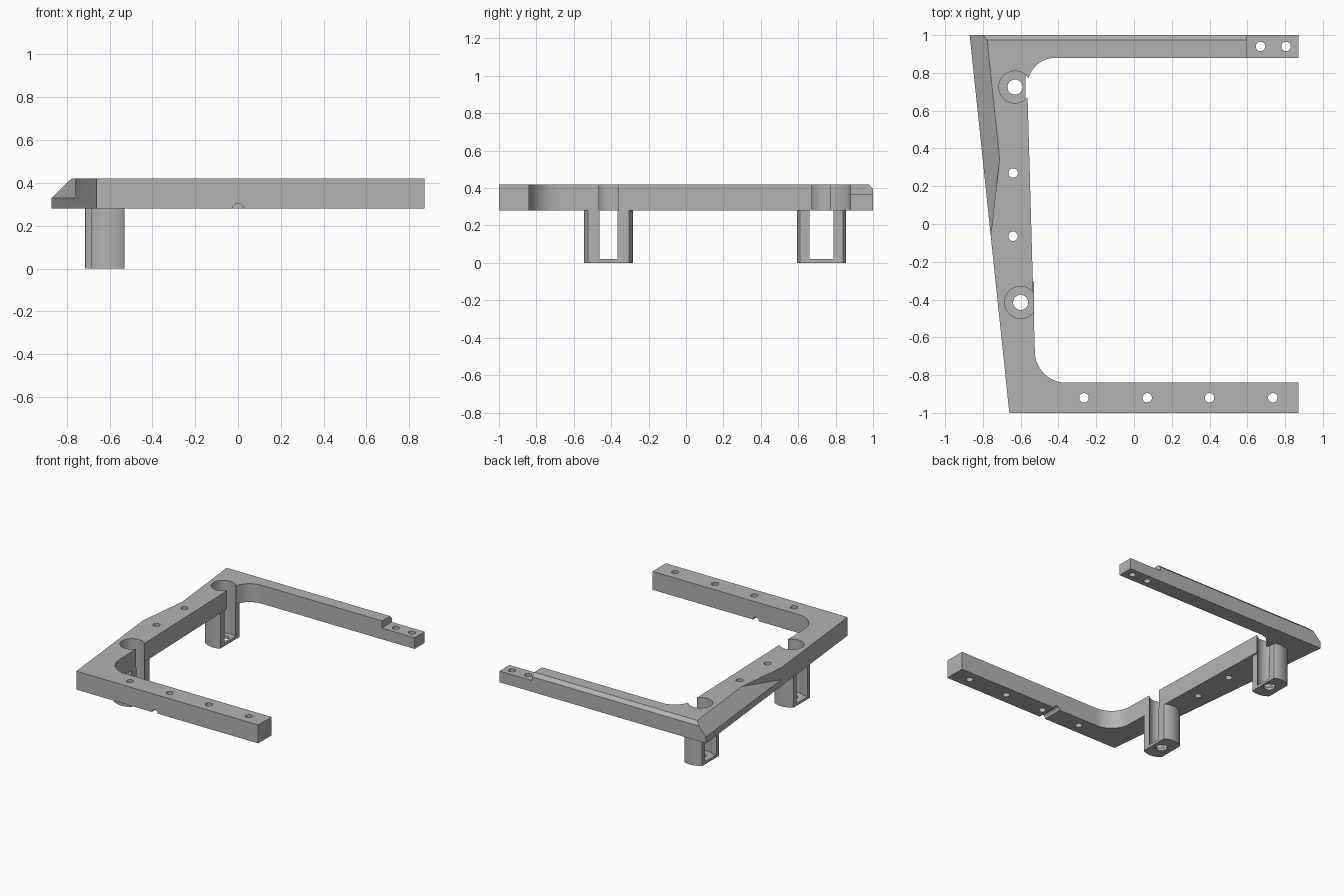
import bpy, bmesh
from math import sin, cos, radians, tau
from mathutils import Vector

cube = bpy.data.objects.get("Cube")
if cube:
    bpy.data.objects.remove(cube, do_unlink=True)

grey = bpy.data.materials.new("plain_grey")
grey.use_nodes = True
color = (0.45, 0.45, 0.45, 1)
grey.diffuse_color = color
grey.node_tree.nodes["Principled BSDF"].inputs["Base Color"].default_value = color

BASE, TOP, FLOOR, LEDGE = 0.28, 0.42, 0.02, 0.33


def add_object(name, bm):
    bmesh.ops.recalc_face_normals(bm, faces=bm.faces)
    mesh = bpy.data.meshes.new(name)
    bm.to_mesh(mesh)
    bm.free()
    mesh.materials.append(grey)
    obj = bpy.data.objects.new(name, mesh)
    bpy.context.collection.objects.link(obj)
    return obj


def prism(name, outline, z0, z1):
    """Extrude a plan outline upward."""
    bm = bmesh.new()
    face = bm.faces.new([bm.verts.new((x, y, z0)) for x, y in outline])
    up = bmesh.ops.extrude_face_region(bm, geom=[face])["geom"]
    bmesh.ops.translate(bm, vec=(0, 0, z1 - z0),
                        verts=[v for v in up if isinstance(v, bmesh.types.BMVert)])
    return add_object(name, bm)


def hull(name, points):
    bm = bmesh.new()
    for p in points:
        bm.verts.new(p)
    bmesh.ops.convex_hull(bm, input=bm.verts)
    return add_object(name, bm)


def box(name, x0, x1, y0, y1, z0, z1):
    return prism(name, [(x0, y0), (x1, y0), (x1, y1), (x0, y1)], z0, z1)


def arc(cx, cy, r, a0, a1, n=16):
    angles = [radians(a0 + (a1 - a0) * i / n) for i in range(n + 1)]
    return [(cx + r * cos(a), cy + r * sin(a)) for a in angles]


def circle(cx, cy, r, n=48):
    return [(cx + r * cos(tau * i / n), cy + r * sin(tau * i / n)) for i in range(n)]


def cut(obj, cutters):
    """Subtract the cutters and bake the result into the mesh."""
    for c in cutters:
        c.hide_render = True
        mod = obj.modifiers.new("cut", "BOOLEAN")
        mod.operation, mod.solver, mod.object = "DIFFERENCE", "EXACT", c
    graph = bpy.context.evaluated_depsgraph_get()
    mesh = bpy.data.meshes.new_from_object(obj.evaluated_get(graph))
    obj.modifiers.clear()
    obj.data = mesh


# C-shaped frame with rounded inner corners
frame = prism("frame",
              [(-0.87, 1), (-0.66, -1), (0.87, -1), (0.87, -0.84)]
              + arc(-0.36, -0.675, 0.165, 270, 180)
              + arc(-0.415, 0.73, 0.15, 180, 90)
              + [(0.87, 0.88), (0.87, 1)], BASE, TOP)
cutters = []

# Screw holes
holes = [(x, -0.92) for x in (-0.265, 0.07, 0.4, 0.735)]
holes += [(-0.64, 0.27), (-0.64, -0.065), (0.67, 0.94), (0.805, 0.94)]
for x, y in holes:
    cutters.append(prism("hole_cutter", circle(x, y, 0.025, 24), 0.1, 0.6))

# Lowered tab at the end of the back arm
cutters.append(box("tab_cutter", 0.595, 1, 0.8, 1.1, 0.365, 0.6))

# Small bevel along the back edge
cutters.append(hull("back_bevel_cutter",
                    [(x, y, z) for x in (-1, 1)
                     for y, z in ((0.975, TOP), (1.025, 0.37), (1.025, 0.6), (0.975, 0.6))]))

# Half-round groove under the front arm
groove = prism("groove_cutter", circle(0, 0, 0.025, 24), 0, 0.4)
groove.rotation_euler.x = radians(90)
groove.location = (0, -0.75, BASE)
cutters.append(groove)


# Long bevel on the outer side, ending at an angled wall
def outer(y, inset):
    return Vector((-0.66 - 0.105 * (y + 1) + inset, y, LEDGE + inset))


tip = outer(0.345, 0.09)
low = tip + (outer(-0.06, 0) - tip) * 1.25
plane = [outer(1.1, -0.0225), outer(1.1, 0.09), tip, low]
cutters.append(hull("side_bevel_cutter", plane + [Vector((p.x, p.y, 0.6)) for p in plane]))

# Hollow legs: round body trimmed flat inside and outside
parts = [frame]
for name, cx, cy, inner in (("front_leg", -0.6, -0.415, -0.53),
                            ("back_leg", -0.63, 0.725, -0.575)):
    body = [(min(max(x, cx - 0.085), inner), y) for x, y in circle(cx, cy, 0.131, 64)]
    leg = prism(name, body, 0, BASE)
    well = prism("well_cutter", circle(cx, cy, 0.085), FLOOR, 0.6)
    window = box("window_cutter", cx - 0.2, cx, cy - 0.068, cy + 0.068, FLOOR, BASE + 0.1)
    bolt = prism("bolt_cutter", circle(cx, cy, 0.04, 32), -0.1, 0.1)
    cut(leg, [well, window, bolt])
    for helper in (window, bolt):
        bpy.data.objects.remove(helper, do_unlink=True)
    cutters.append(well)
    parts.append(leg)

cut(frame, cutters)
for helper in cutters:
    bpy.data.objects.remove(helper, do_unlink=True)

# Smooth the round walls, keep edges crisp
bpy.ops.object.select_all(action="DESELECT")
for part in parts:
    part.select_set(True)
bpy.context.view_layer.objects.active = frame
bpy.ops.object.shade_smooth_by_angle(angle=radians(30))
